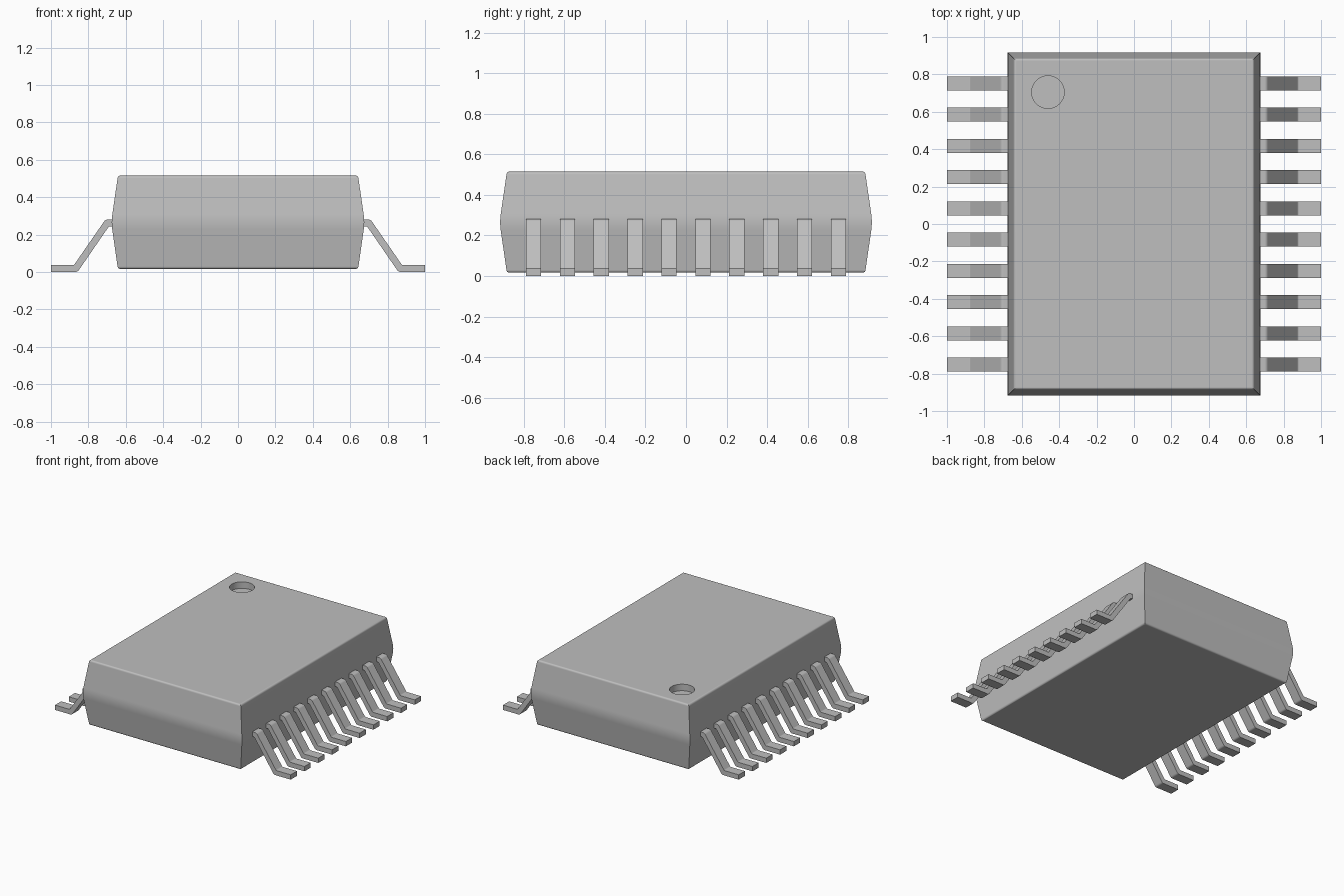
import bpy
import bmesh
import math
from mathutils import Vector

cube = bpy.data.objects.get("Cube")
if cube:
    bpy.data.objects.remove(cube, do_unlink=True)

GREY = 0.52
grey = bpy.data.materials.new("plain grey")
grey.use_nodes = True
grey.diffuse_color = (GREY, GREY, GREY, 1)
grey.node_tree.nodes["Principled BSDF"].inputs["Base Color"].default_value = (GREY, GREY, GREY, 1)


def fillet(a, corner, b, cut, steps):
    """Points of a rounded corner between the lines corner-a and corner-b."""
    a, corner, b = Vector(a), Vector(corner), Vector(b)
    start = corner + (a - corner).normalized() * cut
    end = corner + (b - corner).normalized() * cut
    return [start * (1 - t) ** 2 + corner * 2 * t * (1 - t) + end * t ** 2
            for t in (i / steps for i in range(steps + 1))]


def add_object(name, bm):
    bmesh.ops.recalc_face_normals(bm, faces=bm.faces)
    mesh = bpy.data.meshes.new(name)
    bm.to_mesh(mesh)
    bm.free()
    mesh.materials.append(grey)
    obj = bpy.data.objects.new(name, mesh)
    bpy.context.collection.objects.link(obj)
    return obj


def activate(obj):
    bpy.ops.object.select_all(action='DESELECT')
    obj.select_set(True)
    bpy.context.view_layer.objects.active = obj


def smooth(obj):
    activate(obj)
    bpy.ops.object.shade_smooth_by_angle(angle=math.radians(30))
    obj.modifiers.new("even shading", 'WEIGHTED_NORMAL').keep_sharp = True


# Body: rectangular rings following a drafted side profile (inset, height)
HALF_X, HALF_Y = 0.678, 0.92
BOTTOM, WAIST, TOP, DRAFT = 0.016, 0.265, 0.515, 0.036
low, mid, high = (DRAFT, BOTTOM), (0, WAIST), (DRAFT, TOP)
profile = (fillet((1, BOTTOM), low, mid, 0.014, 5)
           + fillet(low, mid, high, 0.04, 4)
           + fillet(mid, high, (1, TOP), 0.014, 5))
bm = bmesh.new()
rings = []
for inset, z in profile:
    x, y = HALF_X - inset, HALF_Y - inset
    rings.append([bm.verts.new((sx * x, sy * y, z))
                  for sx, sy in ((-1, -1), (1, -1), (1, 1), (-1, 1))])
for lower, upper in zip(rings, rings[1:]):
    for i in range(4):
        j = (i + 1) % 4
        bm.faces.new((lower[i], lower[j], upper[j], upper[i]))
bm.faces.new(rings[0])
bm.faces.new(rings[-1])
body = add_object("body", bm)

# Round orientation dimple sunk into the top
bm = bmesh.new()
bmesh.ops.create_cone(bm, cap_ends=True, segments=48, radius1=0.087, radius2=0.087, depth=0.1)
cutter = add_object("dimple_cutter", bm)
cutter.location = (-0.46, 0.705, TOP)
cutter.hide_render = True
cut = body.modifiers.new("dimple", 'BOOLEAN')
cut.operation = 'DIFFERENCE'
cut.solver = 'EXACT'
cut.object = cutter
activate(body)
bpy.ops.object.modifier_apply(modifier=cut.name)
bpy.data.objects.remove(cutter, do_unlink=True)
smooth(body)

# Pins: bent strip outline (x, z) extruded along y
outline = [(0.66, 0.28), (0.709, 0.28), (0.877, 0.037), (1.0, 0.037),
           (1.0, 0.0), (0.858, 0.0), (0.69, 0.244), (0.66, 0.244)]
bends = {1: 0.012, 2: 0.006, 5: 0.012, 6: 0.006}
strip = []
for i, point in enumerate(outline):
    if i in bends:
        strip += fillet(outline[i - 1], point, outline[i + 1], bends[i], 4)
    else:
        strip.append(Vector(point))

PINS, REACH, HALF_WIDTH = 10, 0.752, 0.0375
for side, label in ((1, "left"), (-1, "right")):
    for n in range(PINS):
        y = -REACH + 2 * REACH * n / (PINS - 1)
        bm = bmesh.new()
        face = bm.faces.new([bm.verts.new((side * p.x, y - HALF_WIDTH, p.y)) for p in strip])
        grown = bmesh.ops.extrude_face_region(bm, geom=[face])["geom"]
        bmesh.ops.translate(bm, vec=(0, 2 * HALF_WIDTH, 0),
                            verts=[v for v in grown if isinstance(v, bmesh.types.BMVert)])
        smooth(add_object(f"{label}_pin_{n + 1}", bm))
